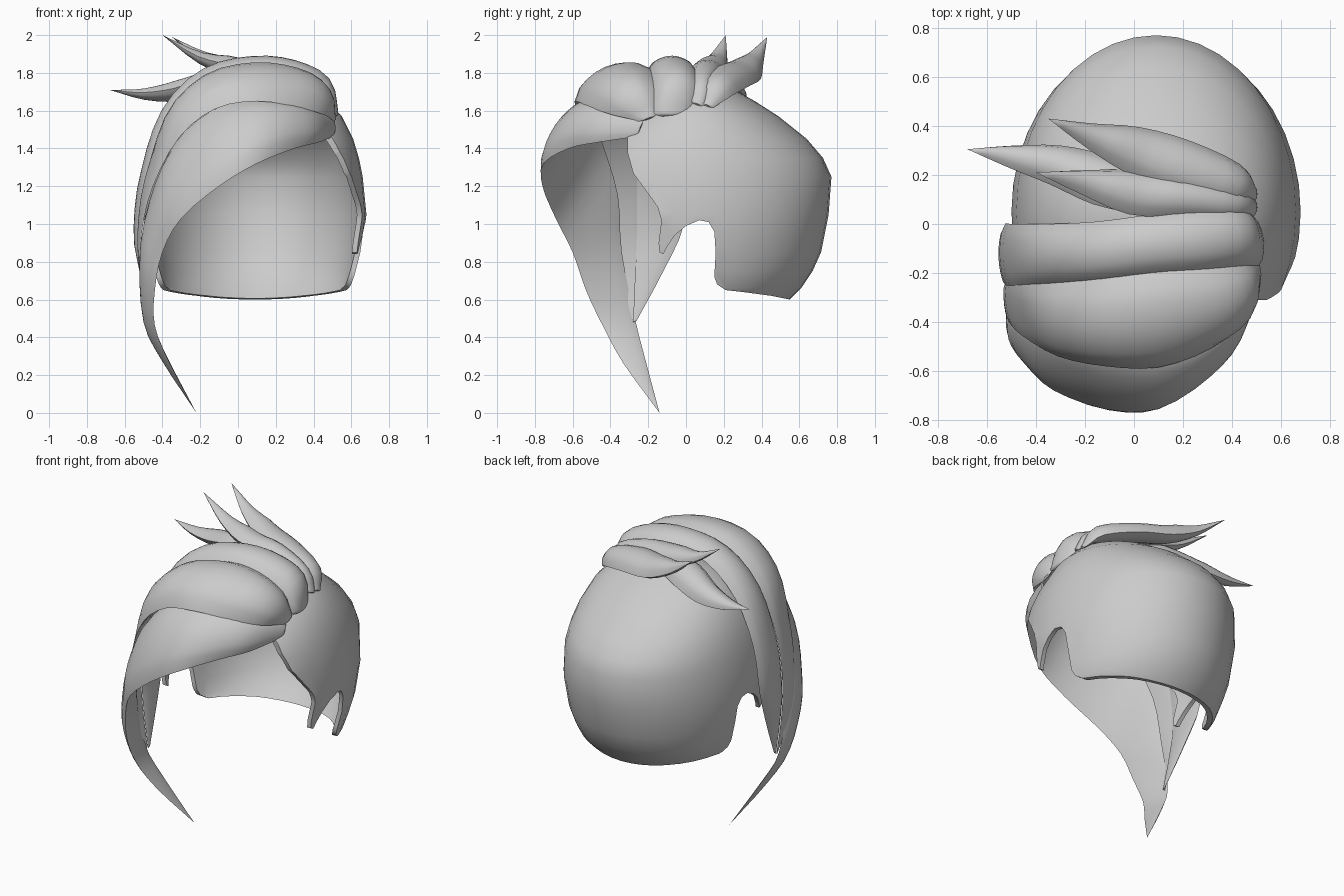
import bpy, bmesh, math
from mathutils import Vector

if "Cube" in bpy.data.objects:
    bpy.data.objects.remove(bpy.data.objects["Cube"])

hair = bpy.data.materials.new("hair_grey")
hair.diffuse_color = (0.6, 0.6, 0.6, 1)
hair.use_nodes = True
hair.node_tree.nodes["Principled BSDF"].inputs["Base Color"].default_value = hair.diffuse_color
HEAD = Vector((0.07, 0.05, 1.05))


def make(name, verts, faces):
    mesh = bpy.data.meshes.new(name)
    mesh.from_pydata(verts, [], faces)
    bm = bmesh.new()
    bm.from_mesh(mesh)
    bmesh.ops.remove_doubles(bm, verts=bm.verts, dist=0.0005)
    bmesh.ops.recalc_face_normals(bm, faces=bm.faces)
    bm.to_mesh(mesh)
    bm.free()
    mesh.materials.append(hair)
    ob = bpy.data.objects.new(name, mesh)
    bpy.context.collection.objects.link(ob)
    return ob


def smooth(ob, angle=40):
    bpy.ops.object.select_all(action='DESELECT')
    bpy.context.view_layer.objects.active = ob
    ob.select_set(True)
    bpy.ops.object.shade_smooth_by_angle(angle=math.radians(angle))


def loft(rings):
    """Faces joining closed rings of equal length."""
    n = len(rings[0])
    return [(i * n + j, i * n + (j + 1) % n, (i + 1) * n + (j + 1) % n, (i + 1) * n + j)
            for i in range(len(rings) - 1) for j in range(n)]


def spline(pts, steps=3):
    """Catmull-Rom curve through the points."""
    p = [Vector(q) for q in pts]
    p = [2 * p[0] - p[1]] + p + [2 * p[-1] - p[-2]]
    out = []
    for i in range(1, len(p) - 2):
        a, b, c, d = p[i - 1:i + 3]
        for k in range(steps):
            t = k / steps
            out.append(0.5 * (2 * b + (c - a) * t + (2 * a - 5 * b + 4 * c - d) * t * t
                              + (3 * b - a - 3 * c + d) * t ** 3))
    return out + [p[-2]]


def lock(name, upper, lower, bulge=0.07, inner=0.03, ratio=0.3, fade=1.0, n=8):
    """Lens-shaped strand between two edge curves, bulging away from the head;
    fade scales the bulge where the strand hangs below the crown."""
    up, lo = spline(upper), spline(lower)
    rings = []
    for i, (a, b) in enumerate(zip(up, lo)):
        j = min(i, len(up) - 2)
        along = (up[j + 1] + lo[j + 1] - up[j] - lo[j]).normalized()
        mid, width = (a + b) / 2, b - a
        out = mid - HEAD
        if width.length > 1e-4:
            out = out - out.project(width)
        out = (out - out.project(along)).normalized()
        scale = min(1, 0.5 + i * 0.14)
        if mid.x < 0.05:
            scale *= fade + (1 - fade) * max(0, min(1, (mid.z - 1.3) / 0.4))
        hi = min(bulge, width.length * ratio) * scale
        low = min(inner, width.length * ratio * 0.5) * scale
        ring = [a + width * (k / n) + out * hi * math.sin(math.pi * k / n) ** 0.6 if 0 < k < n
                else a + width * (k / n) for k in range(n + 1)]
        ring += [a + width * (k / n) - out * low * math.sin(math.pi * k / n) ** 0.6
                 for k in range(n - 1, 0, -1)]
        if i == 0:  # rounded root
            c = mid + out * (hi - low) / 2
            rings.append([c + (v - c) * 0.55 - along * 0.022 for v in ring])
            rings.append([c + (v - c) * 0.85 - along * 0.014 for v in ring])
        rings.append(ring)
    m = len(rings[0])
    faces = loft(rings) + [tuple(range(m)), tuple(range((len(rings) - 1) * m, len(rings) * m))]
    smooth(make(name, [v for r in rings for v in r], faces), 50)


def spike(name, path, widths, tilt=-0.35):
    """Pointed tuft following a path."""
    sides = [Vector((0.25 * w, w, tilt * w)) for w in widths]
    lock(name, [Vector(p) + s for p, s in zip(path, sides)],
         [Vector(p) - s for p, s in zip(path, sides)], 0.07, 0.06, 0.4)


# Cap: stacked ellipses (height, half width, back depth) given thickness
levels = [(0.5, 0.41, 0.46), (0.6, 0.47, 0.55), (0.66, 0.515, 0.61), (0.75, 0.54, 0.67),
          (0.85, 0.565, 0.715), (1.05, 0.59, 0.755), (1.25, 0.57, 0.77), (1.35, 0.55, 0.725),
          (1.45, 0.52, 0.64), (1.57, 0.46, 0.49), (1.65, 0.38, 0.365), (1.72, 0.26, 0.24),
          (1.76, 0.12, 0.13), (1.77, 0.0, 0.05)]
N = 40
rings = []
for z, rx, back in levels:
    rings.append([(0.09 + rx * math.cos(2 * math.pi * k / N),
                   0.05 + (back - 0.05) * math.sin(2 * math.pi * k / N), z) for k in range(N)])
cap = make("cap", [v for r in rings for v in r], loft(rings))
solid = cap.modifiers.new("thickness", 'SOLIDIFY')
solid.thickness = 0.027
solid.offset = -1

# Side outline of the cap: face opening, sideburn, ear notch, nape
outline = [(-0.31, 1.9), (-0.31, 1.38), (-0.28, 1.27), (-0.2, 1.16), (-0.15, 1.09), (-0.13, 1.02),
           (-0.145, 0.9), (-0.14, 0.85), (-0.12, 0.84), (-0.1, 0.88), (-0.06, 0.94), (0, 0.99),
           (0.07, 1.02), (0.12, 1.01), (0.15, 0.96), (0.157, 0.85), (0.15, 0.72), (0.165, 0.68),
           (0.21, 0.65), (0.3, 0.64), (0.45, 0.62), (0.55, 0.6), (0.95, 0.59), (0.95, 1.9)]
m = len(outline)
cutter = make("cap_cutter", [(x, y, z) for x in (-1, 1) for y, z in outline],
              loft([outline, outline]) + [tuple(range(m)), tuple(range(m, 2 * m))])
cutter.hide_render = True
trim = cap.modifiers.new("trim", 'BOOLEAN')
trim.operation = 'INTERSECT'
trim.solver = 'EXACT'
trim.object = cutter
bpy.context.view_layer.objects.active = cap
for mod in ("thickness", "trim"):
    bpy.ops.object.modifier_apply(modifier=mod)
bpy.data.objects.remove(cutter)
smooth(cap)

# Front fringe sweeping across the brow into a long tail
lock("front_fringe",
     [(.50, -.24, 1.56), (.40, -.38, 1.61), (.27, -.46, 1.65), (.08, -.52, 1.66), (-.14, -.51, 1.60),
      (-.34, -.44, 1.42), (-.45, -.36, 1.15), (-.50, -.34, .85), (-.49, -.27, .50), (-.40, -.22, .30),
      (-.22, -.14, 0)],
     [(.50, -.28, 1.46), (.42, -.48, 1.43), (.30, -.62, 1.40), (.10, -.755, 1.32), (-.10, -.76, 1.20),
      (-.30, -.69, 1.03), (-.40, -.60, .85), (-.44, -.53, .65), (-.44, -.44, .46), (-.36, -.33, .26),
      (-.22, -.14, 0)], bulge=0.065, inner=0.01, ratio=0.2, fade=0.85)

# Middle and rear sweeps over the crown
ridge = [(.50, -.16, 1.59), (.44, -.16, 1.71), (.28, -.175, 1.80), (.08, -.19, 1.82), (-.15, -.22, 1.76),
         (-.36, -.24, 1.57), (-.49, -.25, 1.25), (-.53, -.25, .95), (-.51, -.26, .72), (-.47, -.27, .48)]
lock("middle_sweep", ridge,
     [(.50, -.27, 1.55), (.45, -.40, 1.58), (.31, -.51, 1.62), (.10, -.585, 1.65), (-.12, -.58, 1.61),
      (-.31, -.54, 1.46), (-.45, -.46, 1.20), (-.51, -.40, .95), (-.515, -.35, .72), (-.47, -.28, .48)],
     bulge=0.105, inner=0.025, fade=0.2)
lock("rear_sweep",
     [(.49, .03, 1.59), (.44, .06, 1.73), (.28, .06, 1.80), (.08, .04, 1.82), (-.15, .01, 1.77),
      (-.36, 0, 1.58), (-.49, 0, 1.30), (-.53, -.01, 1.0), (-.50, -.12, .75), (-.46, -.26, .49)],
     [(x + 0.01, y - 0.01, z) for x, y, z in ridge], bulge=0.07, inner=0.03, fade=0.4)

# Pointed tufts on the crown
spike("back_tuft", [(.48, .12, 1.64), (.41, .16, 1.71), (.2, .235, 1.77), (0, .30, 1.80),
                    (-.18, .36, 1.87), (-.35, .43, 1.99)], [.04, .085, .105, .095, .05, 0])
spike("middle_tuft", [(.48, .06, 1.65), (.41, .08, 1.73), (.2, .11, 1.79), (0, .13, 1.81),
                      (-.2, .17, 1.87), (-.40, .21, 2.0)], [.04, .06, .08, .09, .05, 0])
spike("left_tuft", [(.2, .08, 1.76), (.05, .12, 1.77), (-.14, .18, 1.74), (-.32, .24, 1.69),
                    (-.5, .275, 1.68), (-.68, .305, 1.71)], [.05, .08, .10, .08, .045, 0])
